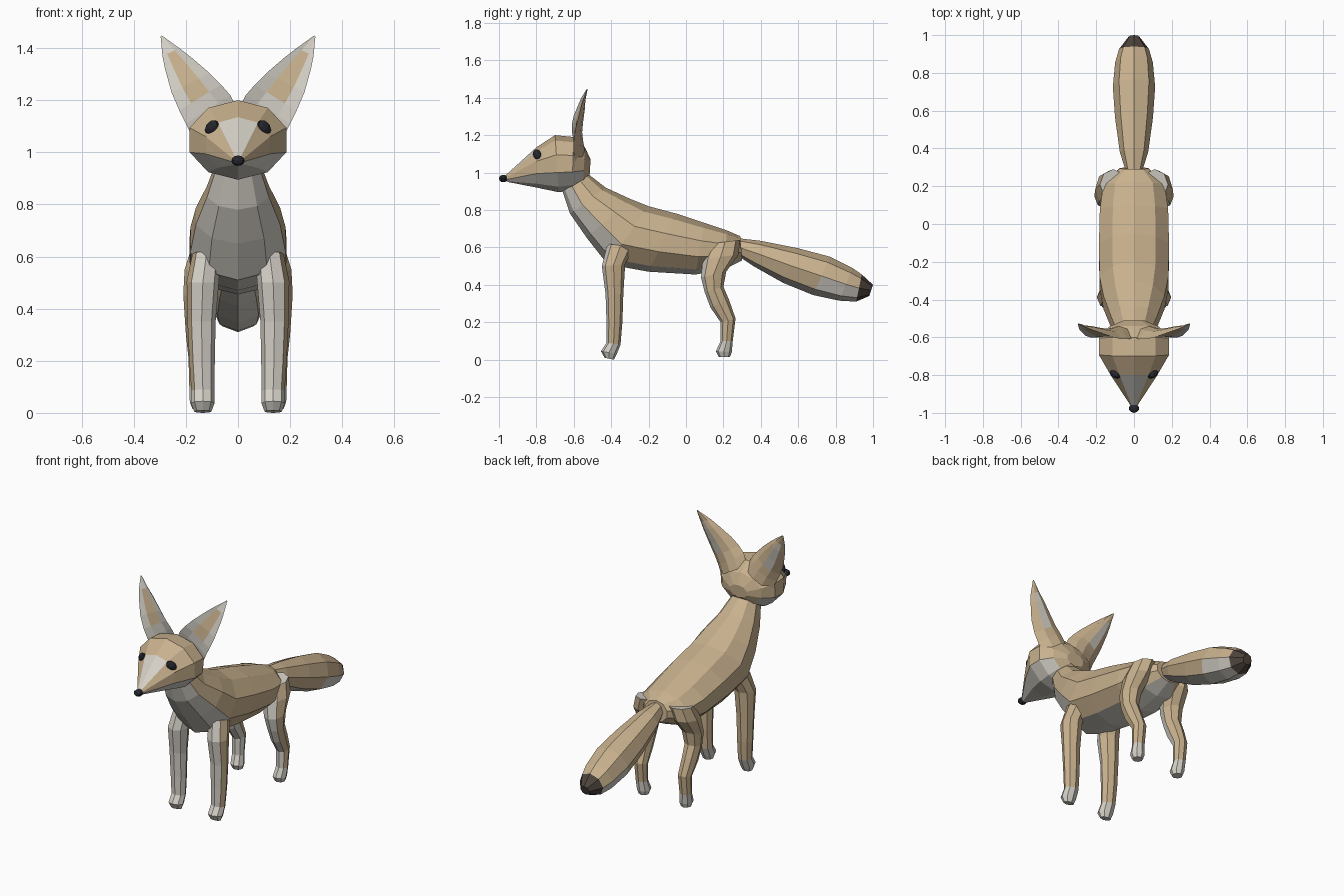
import bpy, math
from mathutils import Vector

if "Cube" in bpy.data.objects:
    bpy.data.objects.remove(bpy.data.objects["Cube"], do_unlink=True)


def material(name, rgb):
    m = bpy.data.materials.new(name)
    m.use_nodes = True
    m.diffuse_color = (*rgb, 1)
    m.node_tree.nodes["Principled BSDF"].inputs["Base Color"].default_value = (*rgb, 1)
    return m


FUR = material("tan_fur", (0.58, 0.44, 0.27))
CREAM = material("cream_fur", (0.66, 0.63, 0.57))
TIP = material("dark_brown", (0.075, 0.055, 0.045))
BLACK = material("black", (0.018, 0.02, 0.027))


def ring(a, b, hw, n, cx=0, side=1):
    """Ellipse through (y, z) points a and b, hw wide each way along x."""
    a, b = Vector((0, *a)), Vector((0, *b))
    mid, half = (a + b) / 2, (a - b) / 2
    pts = []
    for k in range(n):
        t = math.tau * k / n
        p = mid + half * math.cos(t)
        p.x = side * (cx + hw * math.sin(t))
        pts.append(p)
    return pts


def loft(name, rings, mats, rule):
    """Skin the rings; rule(segment, face) gives the material index."""
    n = len(rings[0])
    verts = [p for r in rings for p in r]
    faces, index = [], []
    for i in range(len(rings) - 1):
        for k in range(n):
            j = (k + 1) % n
            faces.append((i * n + k, i * n + j, (i + 1) * n + j, (i + 1) * n + k))
            index.append(rule(i, k))
    last = (len(rings) - 1) * n
    faces += [tuple(range(n)), tuple(range(last, last + n))]
    index += [rule(0, 0), rule(len(rings) - 2, 0)]
    me = bpy.data.meshes.new(name)
    me.from_pydata(verts, [], faces)
    for m in mats:
        me.materials.append(m)
    for poly, ix in zip(me.polygons, index):
        poly.material_index = ix
    ob = bpy.data.objects.new(name, me)
    bpy.context.collection.objects.link(ob)
    bpy.context.view_layer.objects.active = ob
    ob.select_set(True)
    bpy.ops.object.mode_set(mode="EDIT")
    bpy.ops.mesh.select_all(action="SELECT")
    bpy.ops.mesh.normals_make_consistent(inside=False)
    bpy.ops.object.mode_set(mode="OBJECT")
    ob.select_set(False)
    return ob


def ball(name, loc, scale, rot=(0, 0, 0)):
    bpy.ops.mesh.primitive_uv_sphere_add(segments=10, ring_count=6, location=loc, rotation=rot)
    ob = bpy.context.object
    ob.name, ob.scale = name, scale
    ob.data.materials.append(BLACK)
    ob.select_set(False)


# Body: neck to rump, cream chest and belly
body = [((-.52, .99), (-.66, .90), .09), ((-.43, .92), (-.62, .78), .125),
        ((-.30, .86), (-.53, .65), .17), ((-.20, .82), (-.42, .51), .192),
        ((-.05, .78), (-.20, .47), .195), ((.10, .73), (.05, .455), .19),
        ((.22, .69), (.20, .48), .17), ((.29, .66), (.30, .53), .08)]
loft("body", [ring(*r, 10) for r in body], [FUR, CREAM],
     lambda i, k: int(k in (4, 5) or (i < 3 and k in (3, 6))))

# Head: muzzle to nape, cream blaze and jaw
head = [((-.962, .988), (-.955, .95), .02), ((-.80, 1.135), (-.80, .92), .13),
        ((-.70, 1.20), (-.68, .895), .195), ((-.60, 1.19), (-.61, .905), .195),
        ((-.54, 1.135), (-.55, .945), .14), ((-.51, 1.07), (-.515, .99), .06)]
loft("head", [ring(*r, 10) for r in head], [FUR, CREAM],
     lambda i, k: int((i < 4 and 3 <= k <= 6) or (i == 0 and k in (0, 9))))
ball("nose", (0, -.976, .968), (.027, .024, .02))

# Tail: cream underside, dark tip
tail = [((.27, .65), (.27, .56), .04), ((.40, .635), (.36, .50), .075),
        ((.60, .595), (.52, .41), .10), ((.77, .55), (.68, .345), .112),
        ((.89, .49), (.82, .315), .10), ((.94, .455), (.91, .31), .08),
        ((1.0, .40), (.98, .34), .03)]
loft("tail", [ring(*r, 8) for r in tail], [FUR, CREAM, TIP],
     lambda i, k: 2 if i == 5 else int(k in (3, 4) or (i in (3, 4) and k in (2, 5))))

# Legs: front point, back point, half width, centre x
front_leg = [((-.42, .62), (-.28, .60), .055, .12), ((-.45, .50), (-.325, .51), .062, .135),
             ((-.43, .35), (-.335, .35), .054, .14), ((-.425, .20), (-.34, .20), .049, .138),
             ((-.425, .09), (-.35, .08), .044, .135), ((-.455, .045), (-.37, .03), .045, .135),
             ((-.435, .01), (-.385, 0), .033, .135)]
hind_leg = [((.13, .62), (.29, .64), .07, .11), ((.09, .54), (.28, .56), .07, .135),
            ((.08, .44), (.215, .47), .06, .15), ((.10, .36), (.20, .39), .05, .155),
            ((.13, .28), (.23, .32), .045, .155), ((.185, .20), (.265, .22), .04, .15),
            ((.185, .10), (.25, .10), .037, .15), ((.16, .045), (.245, .04), .04, .145),
            ((.175, .015), (.235, .015), .03, .145)]

# Ear sections: inner edge x z, outer edge x z, depth y, thickness
ear = [(0, 1.16, .17, 1.05, -.60, .06), (.03, 1.22, .20, 1.11, -.61, .06),
       (.065, 1.26, .225, 1.16, -.61, .055), (.11, 1.305, .255, 1.23, -.60, .05),
       (.18, 1.365, .28, 1.32, -.575, .035), (.225, 1.40, .29, 1.37, -.56, .022),
       (.292, 1.448, .297, 1.445, -.53, .004)]


def ear_section(ix, iz, ox, oz, y, thick, side):
    """Cupped front from inner to outer edge, then a ridged back."""
    spots = [(0, 0), (.28, .25), (.72, .25), (1, .15), (.75, .8), (.45, 1), (.2, .75)]
    return [Vector((side * (ix + (ox - ix) * f), y + thick * d, iz + (oz - iz) * f))
            for f, d in spots]


def ear_rule(i, k):
    if k == 1 and 2 <= i <= 4:
        return 0
    return int(k < 3 or (k == 4 and 2 <= i <= 4))


for side, word in ((1, "left"), (-1, "right")):
    for name, rows in (("front_leg", front_leg), ("hind_leg", hind_leg)):
        paw = len(rows) - 3
        loft(f"{word}_{name}", [ring(a, b, hw, 8, cx, side) for a, b, hw, cx in rows],
             [FUR, CREAM], lambda i, k: int(k in (0, 6, 7) or i >= paw))
    loft(f"{word}_ear", [ear_section(*s, side) for s in ear], [FUR, CREAM], ear_rule)
    ball(f"{word}_eye", (side * .1, -.795, 1.095), (.034, .02, .024),
         (0, side * math.radians(42), side * math.radians(35)))
